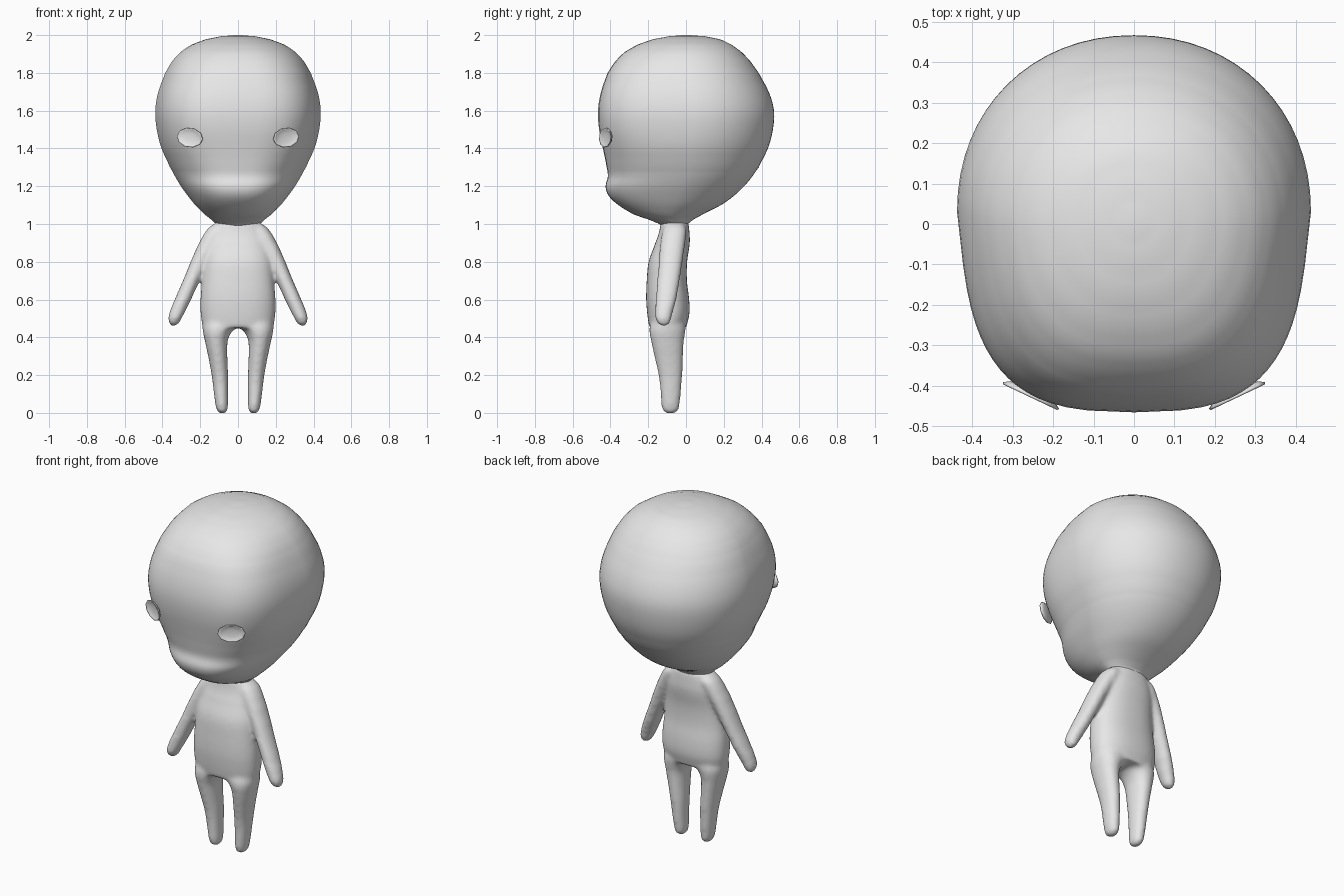
import bpy, bmesh, math
from mathutils import Vector

grey = bpy.data.materials.new("plain_grey")
grey.diffuse_color = (0.8, 0.8, 0.8, 1)


def smooth_rows(rows, n=3):
    """Insert Catmull-Rom rows between the given sections."""
    out = []
    for i in range(len(rows) - 1):
        p = [rows[max(i - 1, 0)], rows[i], rows[i + 1], rows[min(i + 2, len(rows) - 1)]]
        for k in range(n):
            t = k / n
            out.append([b + 0.5 * t * (c - a + t * (2 * a - 5 * b + 4 * c - d
                                                    + t * (3 * (b - c) + d - a)))
                        for a, b, c, d in zip(*p)])
            out[-1][0] = rows[i][0] + t * (rows[i + 1][0] - rows[i][0])
    return out + [list(rows[-1])]


def ring(bm, z, cx, hw, yf, yb, ym=None, nf=2.0, nb=2.0, seg=40, taper=0.0, bow=0.0):
    """Horizontal section: superellipse with separate front and back halves."""
    ym = (yf + yb) / 2 if ym is None else ym
    out = []
    for i in range(seg):
        t = 2 * math.pi * i / seg
        c, s = math.cos(t), math.sin(t)
        n, ext = (nb, yb - ym) if s >= 0 else (nf, ym - yf)
        x = math.copysign(abs(c) ** (2 / n), c)
        y = math.copysign(abs(s) ** (2 / n), s)
        if s < 0:  # narrower towards the face, face slightly curved
            x, y = x * (1 - taper * abs(y)), y * (1 - bow * x * x)
        out.append(bm.verts.new((cx + x * hw, ym + y * ext, z)))
    return out


def loft(bm, rings):
    for a, b in zip(rings, rings[1:]):
        for i in range(len(a)):
            j = (i + 1) % len(a)
            bm.faces.new((a[i], a[j], b[j], b[i]))
    bm.faces.new(rings[0])
    bm.faces.new(rings[-1])


def finish(bm, name):
    bmesh.ops.recalc_face_normals(bm, faces=bm.faces)
    me = bpy.data.meshes.new(name)
    for f in bm.faces:
        f.smooth = True
    bm.to_mesh(me)
    bm.free()
    me.materials.append(grey)
    ob = bpy.data.objects.new(name, me)
    bpy.context.collection.objects.link(ob)
    return ob


# Head: z, half width, front y, back y, widest y, front roundness
HEAD = [
    (0.992, 0.112, -0.135, 0.012, -0.06, 2.2),
    (1.010, 0.128, -0.165, 0.022, -0.07, 2.3),
    (1.050, 0.176, -0.275, 0.088, -0.08, 2.5),
    (1.100, 0.226, -0.358, 0.185, -0.06, 2.7),
    (1.150, 0.266, -0.410, 0.255, -0.04, 2.8),
    (1.200, 0.302, -0.426, 0.308, -0.02, 2.9),
    (1.250, 0.332, -0.414, 0.350, 0.00, 3.0),
    (1.300, 0.360, -0.420, 0.385, 0.01, 3.1),
    (1.400, 0.405, -0.440, 0.434, 0.02, 3.4),
    (1.500, 0.430, -0.460, 0.460, 0.03, 3.7),
    (1.600, 0.438, -0.466, 0.466, 0.03, 3.8),
    (1.700, 0.422, -0.450, 0.438, 0.02, 3.7),
    (1.800, 0.385, -0.415, 0.385, 0.01, 3.4),
    (1.860, 0.350, -0.375, 0.342, 0.00, 3.1),
    (1.910, 0.305, -0.325, 0.295, 0.00, 2.9),
    (1.950, 0.245, -0.255, 0.240, 0.00, 2.7),
    (1.978, 0.170, -0.175, 0.180, 0.00, 2.5),
    (1.994, 0.090, -0.090, 0.100, 0.00, 2.2),
    (2.000, 0.020, -0.020, 0.025, 0.00, 2.0),
]
bm = bmesh.new()
loft(bm, [ring(bm, z, 0, w, f, b, m, n, 2.1, 64, 0.11, 0.08)
          for z, w, f, b, m, n in smooth_rows(HEAD)])
finish(bm, "head")

# Body parts: z, centre x, half width, front y, back y
TORSO = [
    (0.450, 0, 0.188, -0.196, 0.002), (0.520, 0, 0.198, -0.205, 0.018),
    (0.600, 0, 0.199, -0.211, 0.017), (0.700, 0, 0.190, -0.208, 0.005),
    (0.800, 0, 0.180, -0.198, 0.006), (0.900, 0, 0.162, -0.163, 0.020),
    (0.960, 0, 0.142, -0.142, 0.018), (1.010, 0, 0.120, -0.135, 0.014),
]
ARM = [
    (0.460, 0.342, 0.012, -0.130, -0.105), (0.472, 0.339, 0.026, -0.150, -0.085),
    (0.500, 0.334, 0.036, -0.163, -0.077), (0.540, 0.318, 0.042, -0.163, -0.067),
    (0.600, 0.291, 0.044, -0.161, -0.050), (0.700, 0.247, 0.045, -0.153, -0.033),
    (0.800, 0.204, 0.048, -0.145, -0.018), (0.880, 0.165, 0.052, -0.138, -0.006),
    (0.940, 0.128, 0.058, -0.130, 0.002), (0.975, 0.112, 0.050, -0.120, 0.002),
    (0.997, 0.102, 0.035, -0.105, -0.015),
]
LEG = [
    (-0.004, 0.083, 0.014, -0.100, -0.065), (0.010, 0.084, 0.027, -0.123, -0.041),
    (0.040, 0.086, 0.034, -0.131, -0.033), (0.100, 0.090, 0.038, -0.135, -0.027),
    (0.200, 0.096, 0.044, -0.146, -0.019), (0.300, 0.107, 0.051, -0.168, -0.015),
    (0.380, 0.115, 0.060, -0.185, -0.011), (0.425, 0.111, 0.074, -0.194, -0.004),
    (0.455, 0.099, 0.090, -0.194, 0.000), (0.500, 0.095, 0.085, -0.180, -0.010),
]
bm = bmesh.new()
loft(bm, [ring(bm, *r, nf=2.3, nb=2.3) for r in smooth_rows(TORSO, 6)])
for side in (-1, 1):
    for part in (ARM, LEG):
        loft(bm, [ring(bm, z, side * x, w, f, b, nf=2.1, nb=2.1, seg=24)
                  for z, x, w, f, b in smooth_rows(part)])
body = finish(bm, "body_with_limbs")

# Fuse torso and limbs into one soft skin
fuse = body.modifiers.new("fuse", 'REMESH')
fuse.mode = 'VOXEL'
fuse.voxel_size = 0.01
fuse.use_smooth_shade = True
soft = body.modifiers.new("soften", 'SMOOTH')
soft.factor = 0.5
soft.iterations = 14

# Eyes: shallow tilted dishes in front of the face
for side, name in ((-1, "right_eye"), (1, "left_eye")):
    along = Vector((side * 0.135, 0.064, 0.016)).normalized()
    out = Vector((side * 0.064, -0.135, 0)).normalized()
    up = out.cross(along) * side
    if up.z < 0:
        up = -up
    centre = Vector((side * 0.256, -0.427, 1.457))
    bm = bmesh.new()
    layers = []
    # scale, depth: back, rim, dish
    for s, d in ((0.80, -0.013), (1.0, -0.003), (0.97, 0.002), (0.85, -0.002), (0.45, -0.007)):
        layers.append([bm.verts.new(centre + out * d
                                    + along * (0.077 * s * math.cos(t))
                                    + up * (0.052 * s * math.sin(t)))
                       for t in (2 * math.pi * i / 10 for i in range(10))])
    loft(bm, layers)
    finish(bm, name)
